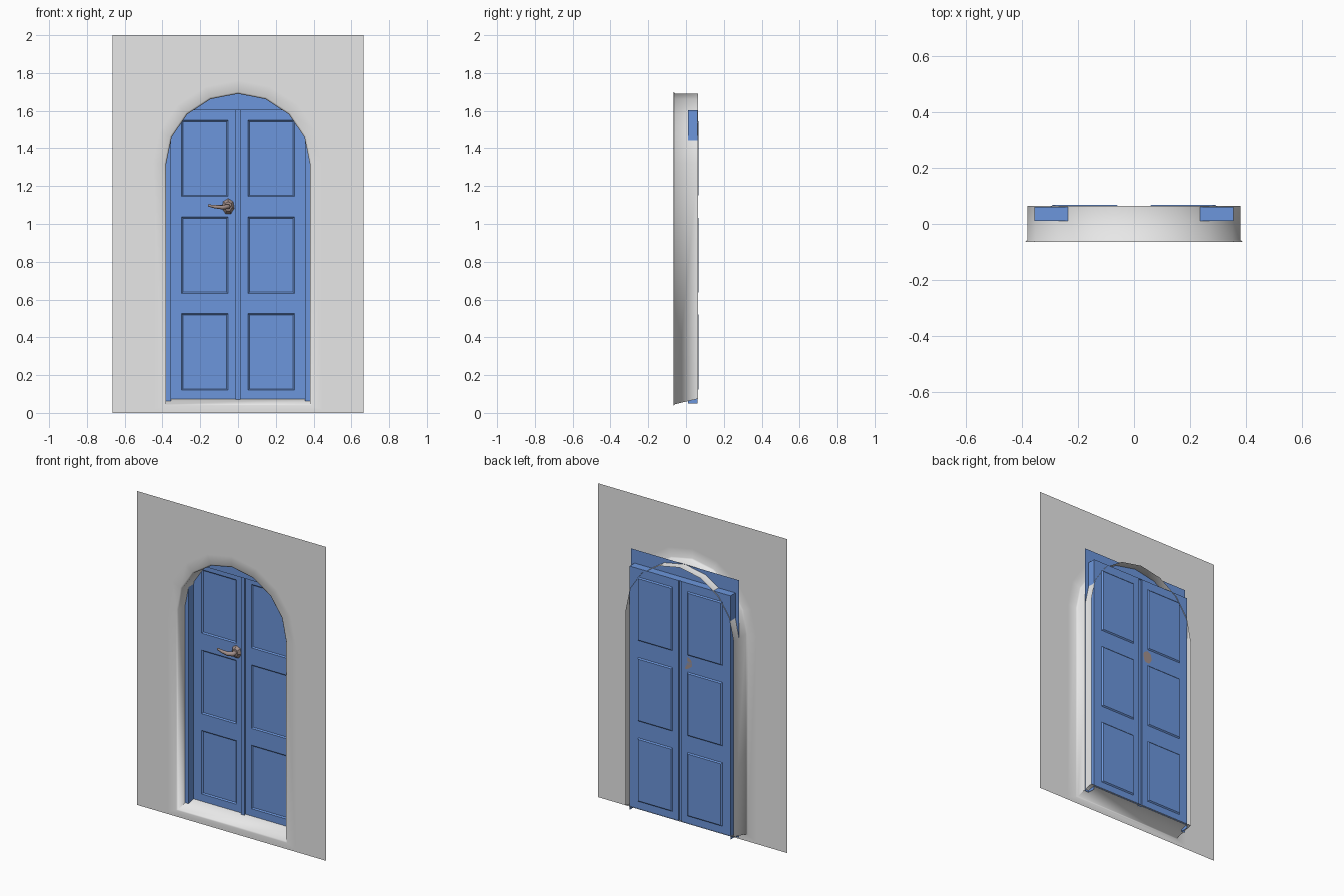
import bpy, bmesh, math
from mathutils import Vector

cube = bpy.data.objects.get("Cube")
if cube:
    bpy.data.objects.remove(cube, do_unlink=True)


def material(name, rgb):
    m = bpy.data.materials.new(name)
    m.use_nodes = True
    m.diffuse_color = (*rgb, 1)
    m.node_tree.nodes["Principled BSDF"].inputs["Base Color"].default_value = (*rgb, 1)
    return m


PLASTER = material("white plaster", (0.8, 0.8, 0.8))
BLUE = material("blue paint", (0.15, 0.305, 0.715))
METAL = material("warm grey metal", (0.37, 0.28, 0.26))

FRONT, FRAME, BACK = -0.065, 0.01, 0.06     # depths of wall, frame and door sheet
HALF, TOP, SILL = 0.355, 1.603, 0.07        # door opening


def finish(bm, name, mat, angle=None):
    """Make normals agree, face the front, and turn the mesh into an object."""
    bmesh.ops.recalc_face_normals(bm, faces=bm.faces)
    if sum(f.normal.y * f.calc_area() for f in bm.faces) > 0:
        bmesh.ops.reverse_faces(bm, faces=bm.faces)
    me = bpy.data.meshes.new(name)
    bm.to_mesh(me)
    bm.free()
    me.materials.append(mat)
    ob = bpy.data.objects.new(name, me)
    bpy.context.collection.objects.link(ob)
    if angle:
        bpy.ops.object.select_all(action='DESELECT')
        ob.select_set(True)
        bpy.context.view_layer.objects.active = ob
        bpy.ops.object.shade_smooth_by_angle(angle=math.radians(angle))
    return ob


# Wall sheet with an arched opening, softened lip, reveal and sloping sill
bm = bmesh.new()


def arch_loop(grow, y, bottom):
    r = 0.38 + grow
    pts = [(-r, bottom), (r, bottom)]
    for i in range(9):
        a = math.pi * i / 8
        pts.append((r * math.cos(a), 1.32 + (0.37 + grow) * math.sin(a)))
    return [bm.verts.new((x, y, z)) for x, z in pts]


loops = [arch_loop(0.07, FRONT, 0.015), arch_loop(0.01, FRONT, 0.04),
         arch_loop(0, FRONT + 0.007, 0.046), arch_loop(0, 0.064, 0.075)]
for a, b in zip(loops, loops[1:]):
    for i in range(len(a)):
        j = (i + 1) % len(a)
        bm.faces.new((a[i], a[j], b[j], b[i]))
rect = [bm.verts.new((x, FRONT, z))
        for x, z in ((-0.665, 0), (0.665, 0), (0.665, 2), (-0.665, 2))]
edges = [bm.edges.new((rect[i], rect[(i + 1) % 4])) for i in range(4)]
ring = loops[0]
edges += [bm.edges.get((ring[i], ring[(i + 1) % len(ring)])) for i in range(len(ring))]
bmesh.ops.triangle_fill(bm, edges=edges, use_beauty=True, normal=(0, -1, 0))
finish(bm, "wall_with_arch", PLASTER, 60)

# Door frame: flat front border, turned back around the opening
bm = bmesh.new()


def border(half, top, y):
    return [bm.verts.new((x, y, z)) for x, z in
            ((-half, 0.05), (-half, top), (half, top), (half, 0.05))]


rows = [border(0.382, 1.69, FRAME), border(HALF, TOP, FRAME), border(HALF, TOP, BACK)]
for a, b in zip(rows, rows[1:]):
    for i in range(3):
        bm.faces.new((a[i], a[i + 1], b[i + 1], b[i]))
finish(bm, "door_frame", BLUE)

# Pair of door leaves as one pressed sheet with six sunk panels
bm = bmesh.new()
xs = [-HALF, -0.298, -0.053, -0.012, 0.012, 0.053, 0.298, HALF]
zs = [SILL, 0.12, 0.525, 0.632, 1.037, 1.145, 1.55, TOP]
grid = [[bm.verts.new((x, BACK, z)) for x in xs] for z in zs]
panels, strip = [], []
for r in range(7):
    for c in range(7):
        f = bm.faces.new((grid[r][c], grid[r][c + 1], grid[r + 1][c + 1], grid[r + 1][c]))
        if c == 3:
            strip.append(f)
        elif r % 2 and c in (1, 5):
            panels.append(f)
bm.normal_update()
bmesh.ops.inset_individual(bm, faces=panels, thickness=0.01, depth=-0.007)
# Raised closing strip between the leaves
geo = bmesh.ops.extrude_face_region(bm, geom=strip)["geom"]
bmesh.ops.translate(bm, vec=(0, -0.012, 0),
                    verts=[g for g in geo if isinstance(g, bmesh.types.BMVert)])
bmesh.ops.delete(bm, geom=[f for f in strip if f.is_valid], context='FACES')
finish(bm, "door_leaves", BLUE)

# Handle rose
HX, HZ = -0.052, 1.092
bpy.ops.mesh.primitive_cone_add(vertices=7, radius1=0.042, radius2=0.026, depth=0.018,
                                location=(HX, BACK - 0.009, HZ),
                                rotation=(math.pi / 2, 0, 0))
rose = bpy.context.object
rose.name = "handle_rose"
rose.scale.x = 0.8
rose.data.materials.append(METAL)


# Handle lever: tapering bar that comes forward, then turns sideways
path = [(HX, 0.05, HZ, 1), (HX, 0.022, HZ, 1), (HX - 0.03, 0.015, HZ - 0.004, 0.9),
        (HX - 0.07, 0.017, HZ - 0.001, 0.7), (HX - 0.107, 0.02, HZ + 0.006, 0.45)]
cu = bpy.data.curves.new("handle_lever", 'CURVE')
cu.dimensions = '3D'
cu.bevel_depth = 0.014
cu.bevel_resolution = 1
cu.use_fill_caps = True
sp = cu.splines.new('POLY')
sp.points.add(len(path) - 1)
for p, (x, y, z, r) in zip(sp.points, path):
    p.co = (x, y, z, 1)
    p.radius = r
cu.materials.append(METAL)
lever = bpy.data.objects.new("handle_lever", cu)
bpy.context.collection.objects.link(lever)
